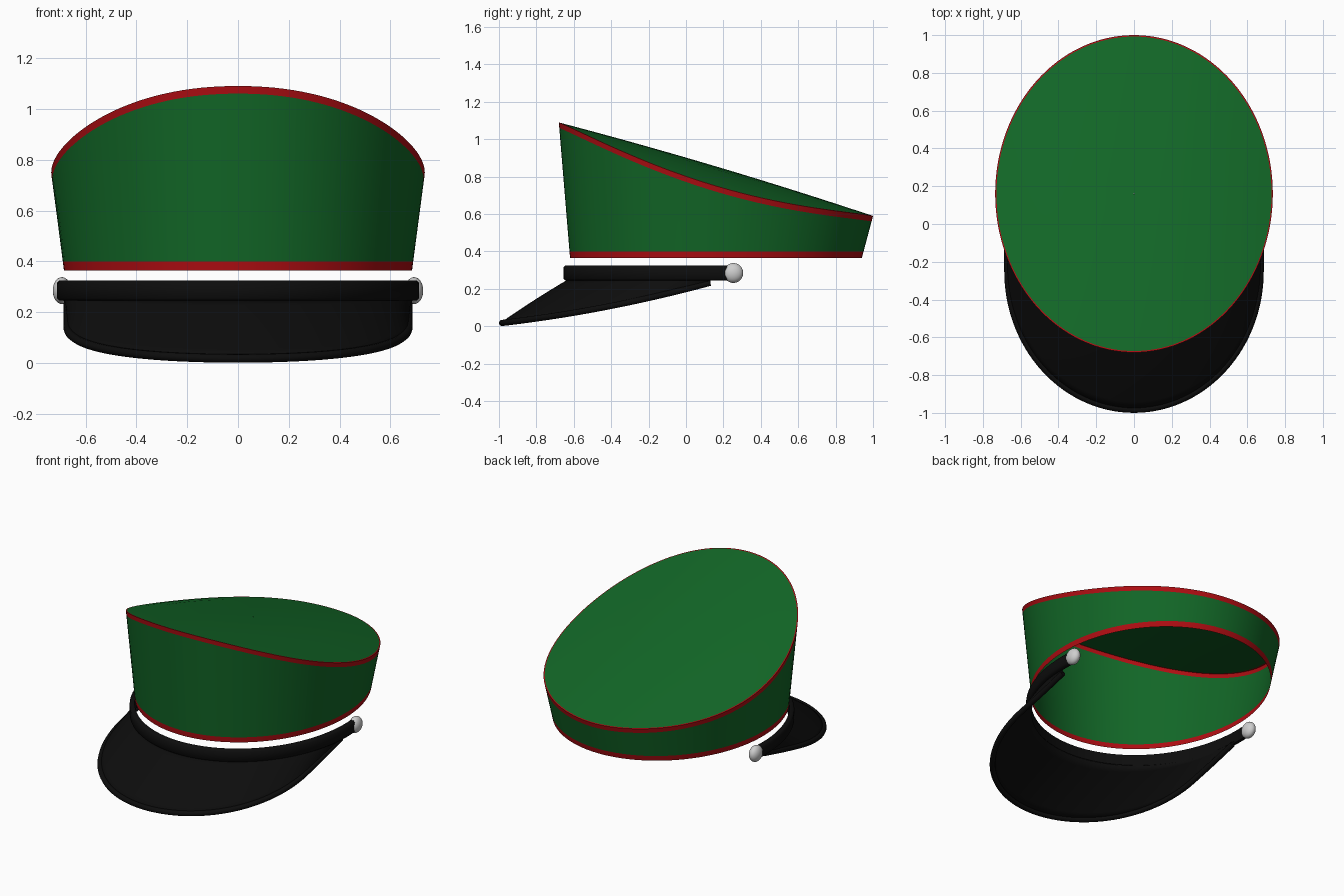
import bpy, math
from math import sin, cos, pi

if "Cube" in bpy.data.objects:
    bpy.data.objects.remove(bpy.data.objects["Cube"])


def material(name, rgb):
    m = bpy.data.materials.new(name)
    m.diffuse_color = (*rgb, 1)
    m.use_nodes = True
    m.node_tree.nodes["Principled BSDF"].inputs["Base Color"].default_value = m.diffuse_color
    return m


GREEN = material("green cloth", (0.006, 0.135, 0.02))
RED = material("red piping", (0.42, 0.004, 0.006))
BLACK = material("black leather", (0.004, 0.004, 0.004))
SILVER = material("silver metal", (0.62, 0.62, 0.62))


def loft(name, rows, mats, closed=False, row_mats=None, caps=False, wrap=False, angle=40):
    """Skin equal-length rows of points; closed joins each row end to start, wrap joins last row to first."""
    n = len(rows[0])
    verts = [p for r in rows for p in r]
    faces, idx = [], []
    for i in range(len(rows) if wrap else len(rows) - 1):
        k = (i + 1) % len(rows)
        for j in range(n if closed else n - 1):
            a = (j + 1) % n
            faces.append((i * n + j, i * n + a, k * n + a, k * n + j))
            idx.append(row_mats[i] if row_mats else 0)
    if caps:
        faces += [tuple(range(n))[::-1], tuple(range((len(rows) - 1) * n, len(rows) * n))]
        idx += [0, 0]
    me = bpy.data.meshes.new(name)
    me.from_pydata(verts, [], faces)
    for m in mats:
        me.materials.append(m)
    me.polygons.foreach_set("material_index", idx)
    me.shade_smooth()
    me.set_sharp_from_angle(angle=math.radians(angle))
    me.update()
    ob = bpy.data.objects.new(name, me)
    bpy.context.collection.objects.link(ob)
    return ob


# Crown: flaring oval wall with a sloping, saddle-shaped top
CY, SEG, Z0 = 0.16, 128, 0.365
RX, RY = 0.735, 0.84


def top_z(x, y):
    v = (y - CY) / RY
    return 0.84 - 0.25 * v + 0.015 * (1 - v * v) - 0.105 * abs(x / RX) ** 2.3


def ring(rx, ry, zf):
    pts = []
    for j in range(SEG):
        a = 2 * pi * j / SEG
        x, y = rx * cos(a), CY + ry * sin(a)
        pts.append((x, y, zf(x, y)))
    return pts


base = ring(0.685, 0.78, lambda x, y: Z0)
rim = ring(RX, RY, top_z)


def wall(drop_from_rim=None, height=None):
    pts = []
    for b, t in zip(base, rim):
        h = t[2] - Z0
        f = height / h if height is not None else 1 - drop_from_rim / h
        pts.append(tuple(p + (q - p) * f for p, q in zip(b, t)))
    return pts


loft("crown_wall", [base, wall(height=0.035), wall(drop_from_rim=0.03), rim],
     [GREEN, RED], closed=True, row_mats=[1, 0, 1])
scales = [1, 0.991, 0.9, 0.75, 0.6, 0.45, 0.3, 0.15, 0.002]
loft("crown_top", [ring(RX * s, RY * s, top_z) for s in scales],
     [GREEN, RED], closed=True, row_mats=[1] + [0] * 7)


# Visor: sloping sheet from the band line out to a U-shaped edge
def inner(u):
    a = u * pi / 2 * 0.975
    return (0.685 * sin(a), CY - 0.78 * cos(a), 0.25)


def outer(u):
    s = abs(u)
    if s < 0.75:
        b = s / 0.75 * pi / 2
        x, y = 0.67 * sin(b), -0.25 - 0.733 * cos(b)
    else:
        x, y = 0.67, -0.25 + (s - 0.75) / 0.25 * 0.38
    t = y + 0.983
    return (math.copysign(x, u), y, 0.018 + 0.115 * t + 0.07 * t * t)


us = [-1 + i / 40 for i in range(81)]
rows = []
for k in range(9):
    f = k / 8
    row = []
    for u in us:
        p, q = inner(u), outer(u)
        x, y, z = (a + (b - a) * f for a, b in zip(p, q))
        row.append((x, y, z + 0.02 * f * (1 - f)))
    rows.append(row)
visor = loft("visor", rows[::-1], [BLACK])
sol = visor.modifiers.new("thickness", "SOLIDIFY")
sol.thickness, sol.offset = 0.012, 0

# Rolled edge around the visor
cu = bpy.data.curves.new("visor_edge", "CURVE")
cu.dimensions = "3D"
cu.bevel_depth, cu.bevel_resolution, cu.use_fill_caps = 0.017, 3, True
sp = cu.splines.new("POLY")
sp.points.add(len(us) - 1)
for pt, u in zip(sp.points, us):
    pt.co = (*outer(u), 1)
sp.use_smooth = True
cu.materials.append(BLACK)
bpy.context.collection.objects.link(bpy.data.objects.new("visor_edge", cu))

# Chin strap: rounded band around the front half
section = [(0, -0.04), (0.02, -0.04), (0.03, -0.03), (0.03, 0.03),
           (0.02, 0.04), (0, 0.04)]
strap = []
for i in range(73):
    a = (-97 + 194 * i / 72) * pi / 180
    strap.append([((0.683 + d) * sin(a), CY - (0.785 + d) * cos(a), 0.285 + h)
                  for d, h in section])
loft("chin_strap", strap, [BLACK], closed=True, caps=True, angle=50)

# Side buttons at the strap ends
for side, label in ((-1, "left"), (1, "right")):
    bpy.ops.mesh.primitive_uv_sphere_add(segments=32, ring_count=16, radius=1,
                                         location=(side * 0.693, 0.253, 0.285),
                                         rotation=(0, pi / 2, 0))
    ob = bpy.context.object
    ob.name = "button_" + label
    ob.scale = (0.053, 0.053, 0.036)
    ob.data.materials.append(SILVER)
    ob.data.shade_smooth()
